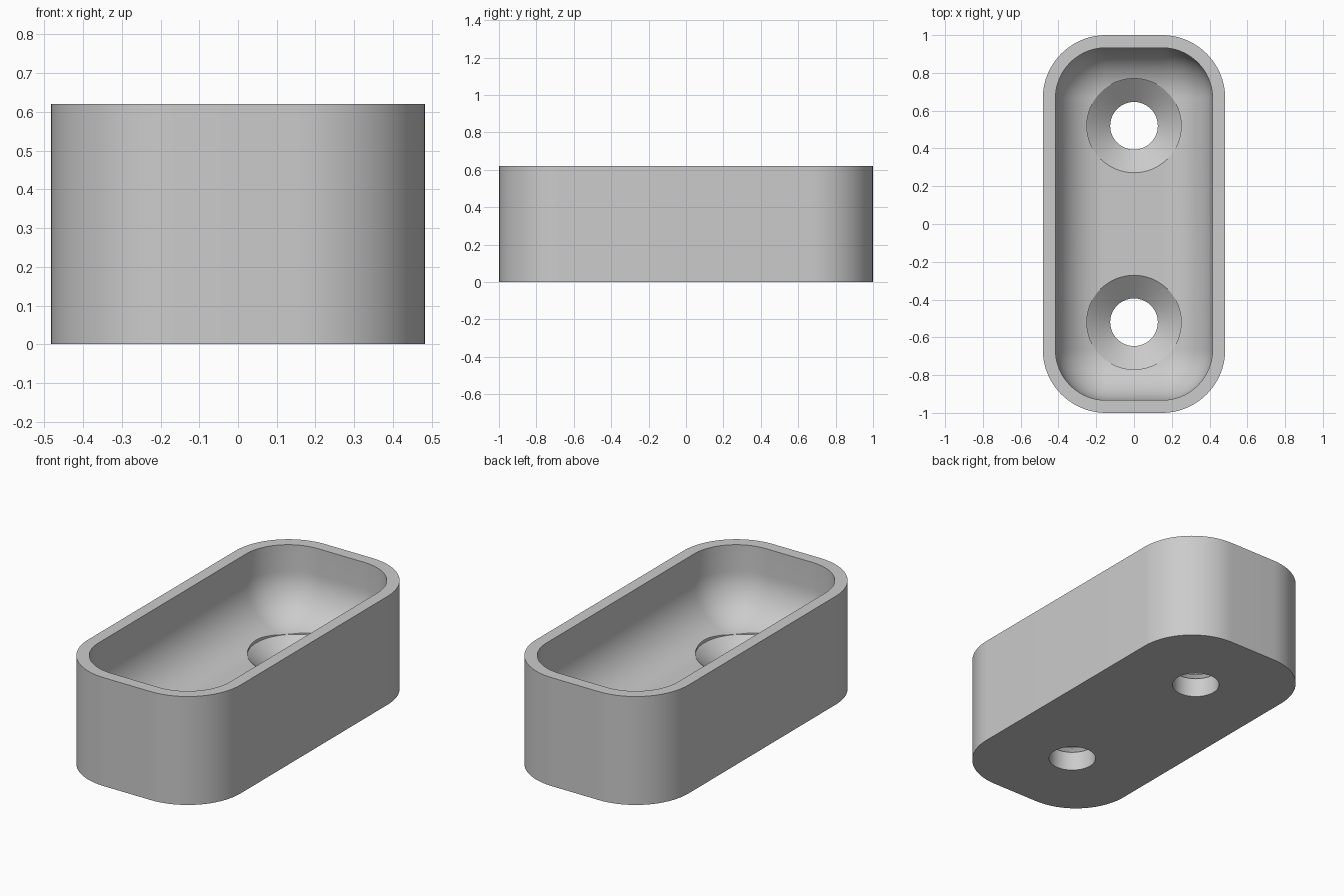
import bpy, bmesh
from math import sin, cos, pi, radians

cube = bpy.data.objects.get("Cube")
if cube:
    bpy.data.objects.remove(cube, do_unlink=True)

# Main dimensions
HALF_X, HALF_Y, HEIGHT = 0.483, 1.0, 0.62
CORNER, WALL = 0.335, 0.067
FLOOR, FILLET = 0.21, 0.26
HOLE_Y, HOLE_R, SINK_R, SINK_DEPTH = 0.52, 0.126, 0.25, 0.1

grey = bpy.data.materials.new("plain grey")
grey.use_nodes = True
colour = (0.6, 0.6, 0.6, 1)
grey.diffuse_color = colour
grey.node_tree.nodes["Principled BSDF"].inputs["Base Color"].default_value = colour


def rounded_ring(inset, z, steps=20):
    """Rounded rectangle, moved inwards by inset."""
    r = CORNER - inset
    points = []
    for quarter, (sx, sy) in enumerate([(1, 1), (-1, 1), (-1, -1), (1, -1)]):
        for i in range(steps + 1):
            a = (quarter + i / steps) * pi / 2
            points.append((sx * (HALF_X - CORNER) + r * cos(a),
                           sy * (HALF_Y - CORNER) + r * sin(a), z))
    return points


def circle_ring(r, y, z, steps=64):
    return [(r * cos(2 * pi * i / steps), y + r * sin(2 * pi * i / steps), z)
            for i in range(steps)]


def loft(name, rings):
    """Closed solid through a list of rings."""
    bm = bmesh.new()
    loops = [[bm.verts.new(p) for p in ring] for ring in rings]
    for a, b in zip(loops, loops[1:]):
        for i in range(len(a)):
            j = (i + 1) % len(a)
            bm.faces.new((a[i], a[j], b[j], b[i]))
    bm.faces.new(loops[0][::-1])
    bm.faces.new(loops[-1])
    bmesh.ops.recalc_face_normals(bm, faces=bm.faces)
    mesh = bpy.data.meshes.new(name)
    bm.to_mesh(mesh)
    bm.free()
    mesh.materials.append(grey)
    obj = bpy.data.objects.new(name, mesh)
    bpy.context.collection.objects.link(obj)
    return obj


# Tray: outer wall, flat rim, inner wall and rounded floor edge
rings = [rounded_ring(0, 0), rounded_ring(0, HEIGHT), rounded_ring(WALL, HEIGHT)]
for i in range(17):
    a = i / 16 * pi / 2
    rings.append(rounded_ring(WALL + FILLET * (1 - cos(a)),
                              FLOOR + FILLET * (1 - sin(a))))
tray = loft("tray", rings)

bpy.ops.object.select_all(action='DESELECT')
tray.select_set(True)
bpy.context.view_layer.objects.active = tray

# Two countersunk screw holes
for side in (-1, 1):
    y = side * HOLE_Y
    top = FLOOR + 0.001
    cutter = loft("screw_hole_cutter", [
        circle_ring(HOLE_R, y, -0.1),
        circle_ring(HOLE_R, y, top - SINK_DEPTH),
        circle_ring(SINK_R, y, top),
        circle_ring(SINK_R, y, HEIGHT - 0.1)])
    cutter.hide_render = True
    cut = tray.modifiers.new("screw_hole", 'BOOLEAN')
    cut.operation = 'DIFFERENCE'
    cut.solver = 'EXACT'
    cut.object = cutter
    bpy.ops.object.modifier_apply(modifier=cut.name)
    bpy.data.objects.remove(cutter, do_unlink=True)

bpy.ops.object.shade_smooth_by_angle(angle=radians(30))
